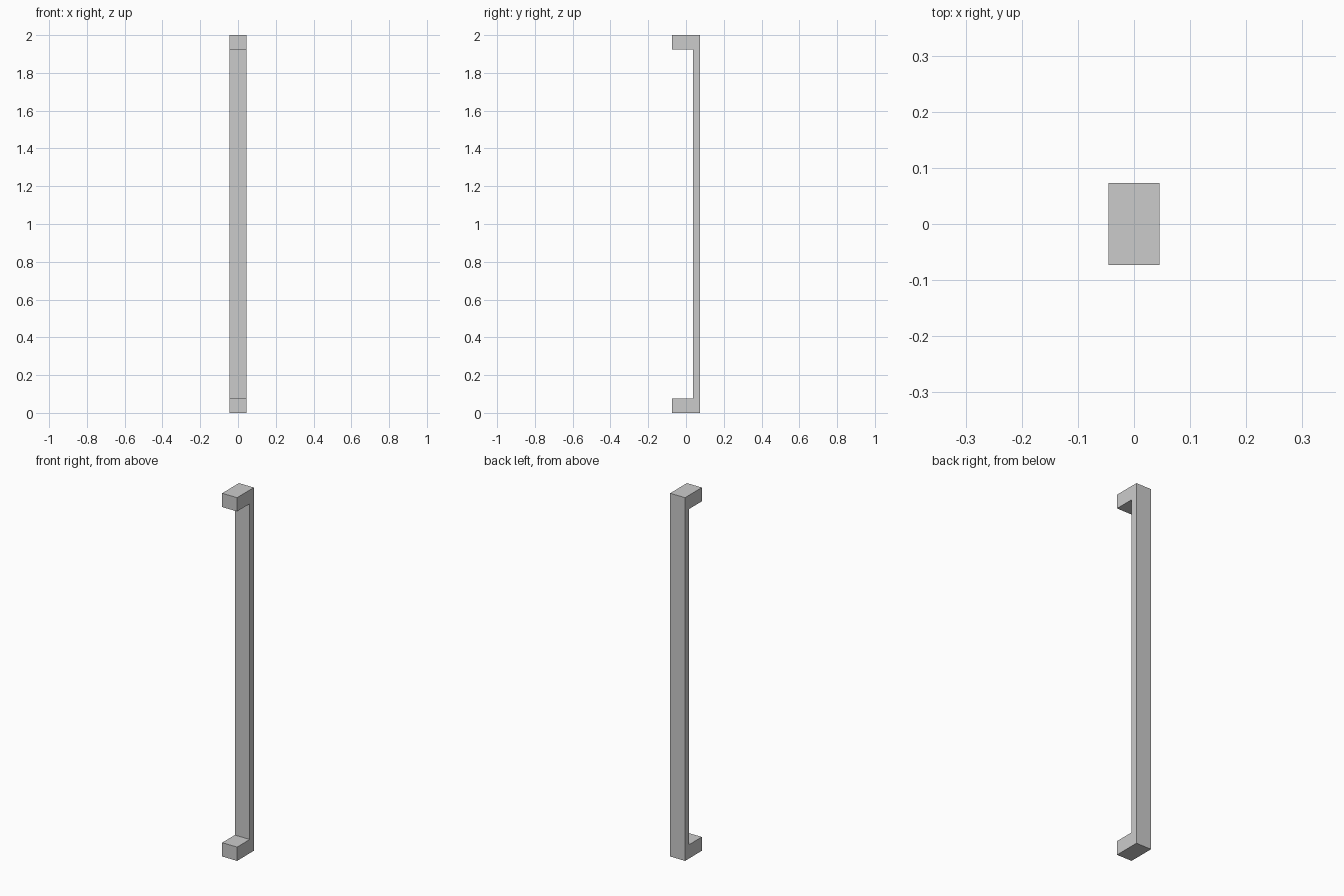
import bpy, bmesh

if "Cube" in bpy.data.objects:
    bpy.data.objects.remove(bpy.data.objects["Cube"])

HALF_W, HALF_D, HEIGHT = 0.0455, 0.073, 2.0
GRIP_Y = 0.037   # inner face of the grip bar
FOOT = 0.076     # height of each mounting foot

# C-shaped side profile (y, z): long grip bar with a foot at each end
profile = [
    (-HALF_D, 0), (HALF_D, 0), (HALF_D, HEIGHT), (-HALF_D, HEIGHT),
    (-HALF_D, HEIGHT - FOOT), (GRIP_Y, HEIGHT - FOOT),
    (GRIP_Y, FOOT), (-HALF_D, FOOT),
]

# Extrude the profile across the width
bm = bmesh.new()
side = bm.faces.new([bm.verts.new((-HALF_W, y, z)) for y, z in profile])
ext = bmesh.ops.extrude_face_region(bm, geom=[side])
moved = [v for v in ext["geom"] if isinstance(v, bmesh.types.BMVert)]
bmesh.ops.translate(bm, verts=moved, vec=(2 * HALF_W, 0, 0))
bmesh.ops.recalc_face_normals(bm, faces=bm.faces)

mesh = bpy.data.meshes.new("pull_handle")
bm.to_mesh(mesh)
bm.free()
handle = bpy.data.objects.new("pull_handle", mesh)
bpy.context.collection.objects.link(handle)
